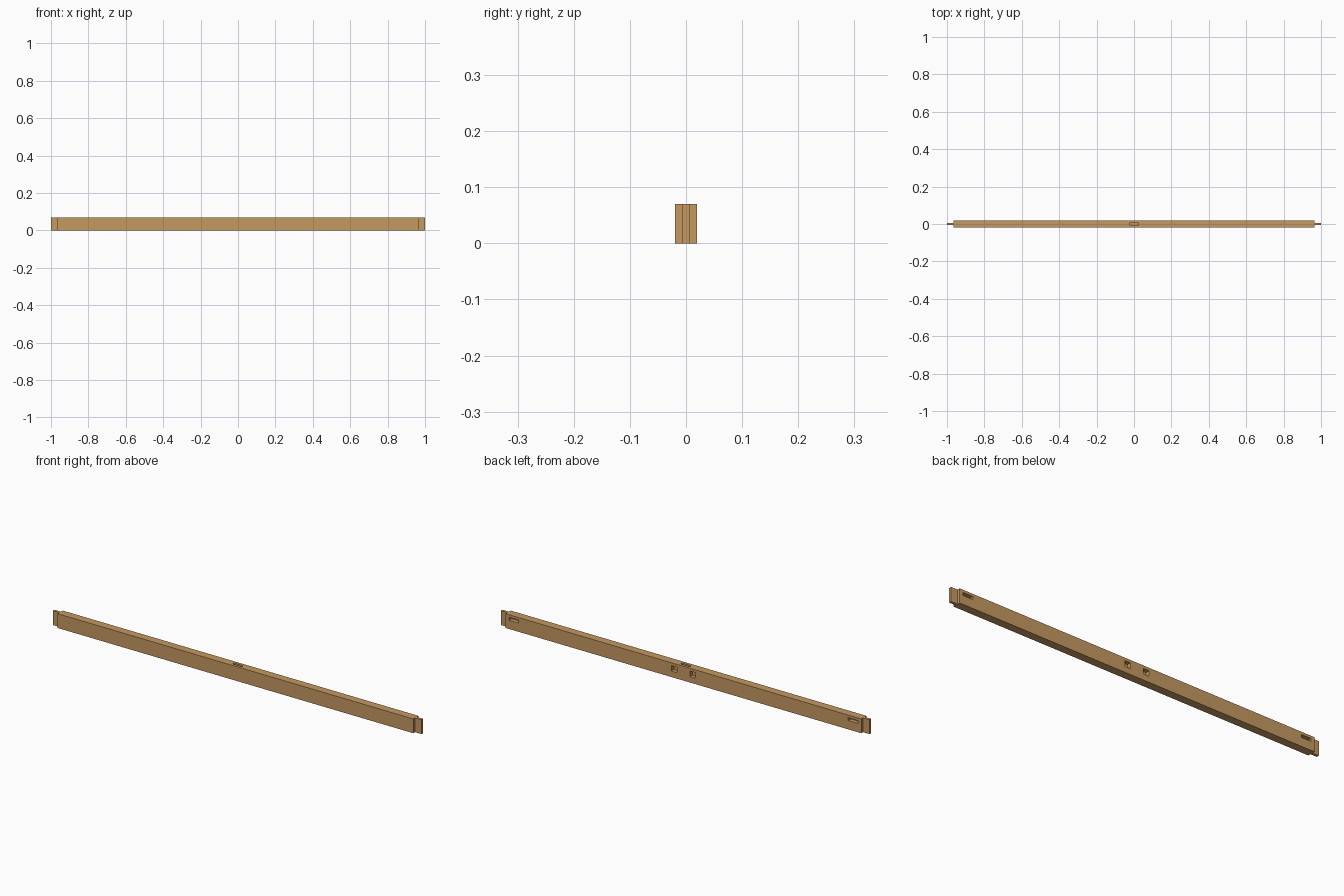
import bpy, bmesh

if "Cube" in bpy.data.objects:
    bpy.data.objects.remove(bpy.data.objects["Cube"])

wood = bpy.data.materials.new("tan wood")
wood.diffuse_color = (0.56, 0.32, 0.12, 1)
wood.use_nodes = True
wood.node_tree.nodes["Principled BSDF"].inputs["Base Color"].default_value = wood.diffuse_color

L, SHOULDER = 1.0, 0.965      # half length, start of the end tenons
HY, TY, H = 0.02, 0.0065, 0.07  # half depth, half tenon thickness, height


def box(bm, x0, x1, y0, y1, z0, z1):
    verts = bmesh.ops.create_cube(bm, size=1)["verts"]
    for v in verts:
        v.co.x = x1 if v.co.x > 0 else x0
        v.co.y = y1 if v.co.y > 0 else y0
        v.co.z = z1 if v.co.z > 0 else z0


def make_object(name, bm):
    bmesh.ops.recalc_face_normals(bm, faces=bm.faces[:])
    mesh = bpy.data.meshes.new(name)
    bm.to_mesh(mesh)
    bm.free()
    mesh.materials.append(wood)
    ob = bpy.data.objects.new(name, mesh)
    bpy.context.collection.objects.link(ob)
    return ob


# Rail with a full-height tenon at each end: plan outline, extruded upward
quarter = [(L, TY), (SHOULDER, TY), (SHOULDER, HY)]
outline = (quarter + [(-x, y) for x, y in reversed(quarter)]
           + [(-x, -y) for x, y in quarter]
           + [(x, -y) for x, y in reversed(quarter)])
bm = bmesh.new()
face = bm.faces.new([bm.verts.new((x, y, 0)) for x, y in outline])
ext = bmesh.ops.extrude_face_region(bm, geom=[face])["geom"]
bmesh.ops.translate(bm, vec=(0, 0, H),
                    verts=[g for g in ext if isinstance(g, bmesh.types.BMVert)])
rail = make_object("rail", bm)

# Cutters: top mortise, then back slots and pockets on both sides
bm = bmesh.new()
box(bm, -0.025, 0.025, -TY, TY, 0.04, H + 0.02)
for s in (-1, 1):
    for cx, hw, z0, z1 in ((0.92, 0.026, 0.043, 0.057), (0.051, 0.015, 0.029, 0.056)):
        box(bm, s * cx - hw, s * cx + hw, 0.0, HY + 0.02, z0, z1)
cutter = make_object("mortise_cutter", bm)
cutter.hide_render = True

# Cut the recesses and remove the helper
mod = rail.modifiers.new("recesses", 'BOOLEAN')
mod.operation = 'DIFFERENCE'
mod.solver = 'EXACT'
mod.object = cutter
bpy.context.view_layer.objects.active = rail
rail.select_set(True)
bpy.ops.object.modifier_apply(modifier=mod.name)
bpy.data.objects.remove(cutter)
